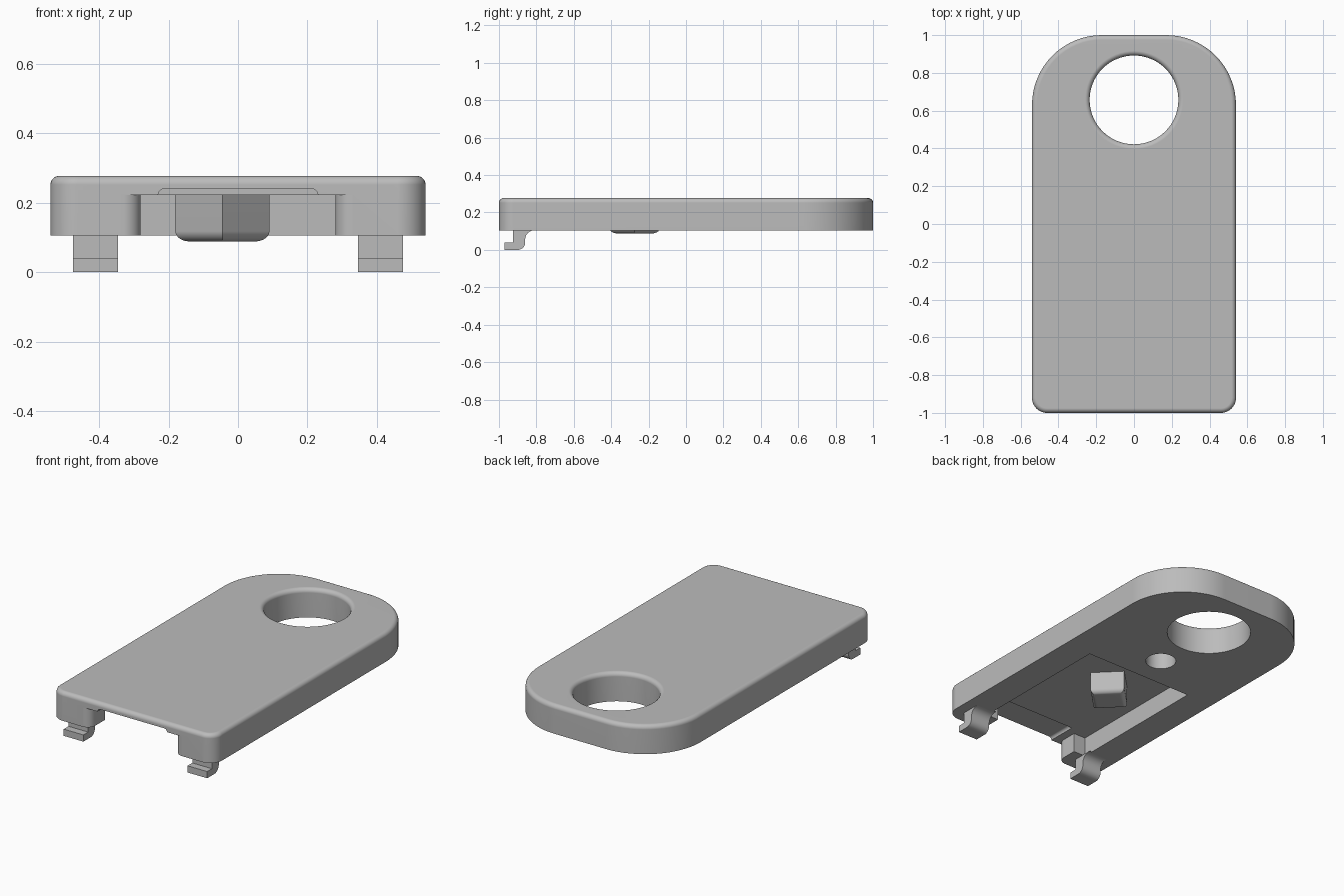
import bpy, bmesh, math
from mathutils import Vector, Matrix

old = bpy.data.objects.get("Cube")
if old:
    bpy.data.objects.remove(old, do_unlink=True)

BOTTOM, TOP, CEILING = 0.105, 0.277, 0.222

grey = bpy.data.materials.new("plain_grey")
grey.use_nodes = True
grey.diffuse_color = (0.5, 0.5, 0.5, 1)
grey.node_tree.nodes["Principled BSDF"].inputs["Base Color"].default_value = (0.5, 0.5, 0.5, 1)


def rounded(corners, steps=10):
    """Outline from (x, y, radius) right-angled corners."""
    pts = []
    for i, (x, y, r) in enumerate(corners):
        p = Vector((x, y))
        if r == 0:
            ring = [p]
        else:
            a = (Vector(corners[i - 1][:2]) - p).normalized()
            b = (Vector(corners[(i + 1) % len(corners)][:2]) - p).normalized()
            c = p + (a + b) * r
            turns = [math.pi / 2 * k / steps for k in range(steps + 1)]
            ring = [c - r * (b * math.cos(t) + a * math.sin(t)) for t in turns]
        pts += [q for q in ring if not pts or (q - pts[-1]).length > 1e-4]
    return pts


def prism(name, outline, low, high, matrix=Matrix()):
    bm = bmesh.new()
    n = len(outline)
    rings = [[bm.verts.new(matrix @ Vector((p[0], p[1], h))) for p in outline]
             for h in (low, high)]
    bm.faces.new(rings[0])
    bm.faces.new(rings[1])
    for i in range(n):
        j = (i + 1) % n
        bm.faces.new((rings[0][i], rings[0][j], rings[1][j], rings[1][i]))
    bmesh.ops.recalc_face_normals(bm, faces=bm.faces)
    mesh = bpy.data.meshes.new(name)
    bm.to_mesh(mesh)
    bm.free()
    mesh.materials.append(grey)
    obj = bpy.data.objects.new(name, mesh)
    bpy.context.collection.objects.link(obj)
    return obj


def circle(y, r, n):
    return [(r * math.cos(math.tau * k / n), y + r * math.sin(math.tau * k / n)) for k in range(n)]


def activate(obj):
    bpy.ops.object.select_all(action='DESELECT')
    obj.select_set(True)
    bpy.context.view_layer.objects.active = obj


def cut(obj, cutter):
    cutter.hide_render = True
    mod = obj.modifiers.new("cut", 'BOOLEAN')
    mod.operation, mod.solver, mod.object = 'DIFFERENCE', 'EXACT', cutter
    activate(obj)
    bpy.ops.object.modifier_apply(modifier=mod.name)
    bpy.data.objects.remove(cutter, do_unlink=True)


def bevel(obj, height, width):
    """Round the sharp edges lying at one height."""
    bm = bmesh.new()
    bm.from_mesh(obj.data)
    edges = [e for e in bm.edges if len(e.link_faces) == 2 and e.calc_face_angle() > 1
             and all(abs(v.co.z - height) < 1e-4 for v in e.verts)]
    bmesh.ops.bevel(bm, geom=edges, offset=width, segments=5, profile=0.5, affect='EDGES')
    bm.to_mesh(obj.data)
    bm.free()


def smooth(obj):
    activate(obj)
    bpy.ops.object.shade_smooth_by_angle(angle=math.radians(32))
    obj.modifiers.new("even_normals", 'WEIGHTED_NORMAL').keep_sharp = True


# Cover plate: small front corners, large back corners
plate = prism("cover_plate", rounded([(-0.54, -1, 0.08), (0.54, -1, 0.08),
                                      (0.54, 1, 0.37), (-0.54, 1, 0.37)], 16), BOTTOM, TOP)

# Finger hole and blind pin hole
cut(plate, prism("hole_cutter", circle(0.657, 0.235, 64), 0, 0.5))
cut(plate, prism("pin_cutter", circle(0.235, 0.085, 40), 0, CEILING))

# Underside recess, narrowed by two lips at its open front
half = [(0.33, -1.1, 0), (0.33, -1, 0), (0.28, -1, 0.05), (0.28, -0.86, 0),
        (0.36, -0.86, 0), (0.36, 0.04, 0)]
cut(plate, prism("recess_cutter", rounded(half + [(-x, y, r) for x, y, r in reversed(half)]),
                 0, CEILING))

# Shallow round-shouldered groove in the recess ceiling at the front
along_y = Matrix(((1, 0, 0, 0), (0, 0, 1, 0), (0, 1, 0, 0), (0, 0, 0, 1)))
cut(plate, prism("groove_cutter", rounded([(-0.23, 0.2, 0), (0.23, 0.2, 0),
                                           (0.23, 0.24, 0.018), (-0.23, 0.24, 0.018)]),
                 -1.1, -0.82, along_y))
bevel(plate, TOP, 0.025)
smooth(plate)

# Hooked feet under the front corners
along_x = Matrix(((0, 0, 1, 0), (1, 0, 0, 0), (0, 1, 0, 0), (0, 0, 0, 1)))
hook = rounded([(-0.97, 0, 0), (-0.86, 0, 0.04), (-0.86, BOTTOM, 0.05), (-0.8, BOTTOM, 0),
                (-0.8, 0.107, 0), (-0.925, 0.107, 0), (-0.925, 0.04, 0), (-0.97, 0.04, 0)])
for side, name in ((1, "left_hook"), (-1, "right_hook")):
    ends = sorted((side * 0.345, side * 0.475))
    smooth(prism(name, hook, *ends, along_x))

# Turned square stud hanging from the recess ceiling
s = 0.096
stud = prism("stud", [(-s, -s), (s, -s), (s, s), (-s, s)], 0.088, CEILING + 0.005,
             Matrix.Translation((-0.045, -0.275, 0)) @ Matrix.Rotation(math.pi / 4, 4, 'Z'))
bevel(stud, 0.088, 0.03)
smooth(stud)
